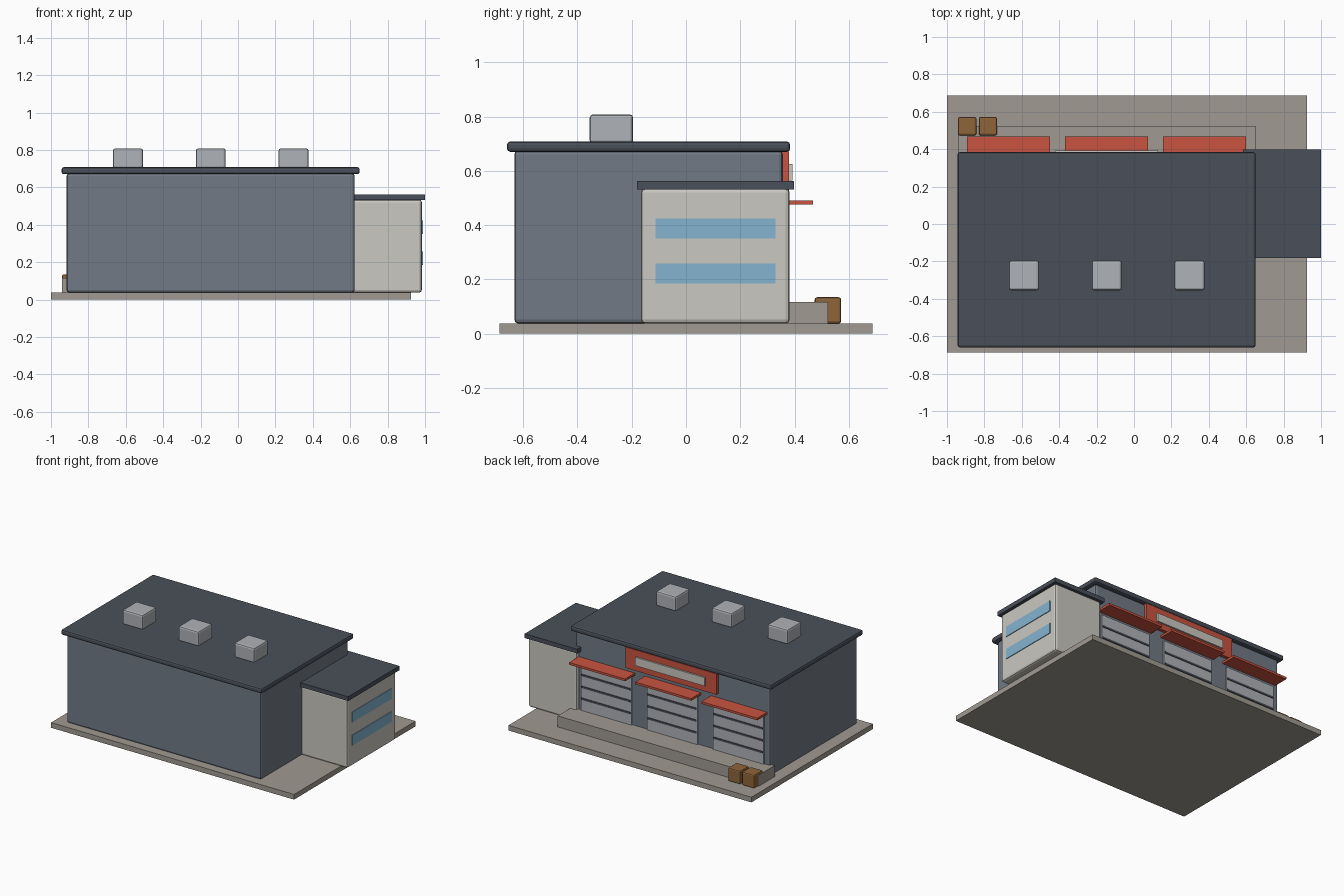
import bpy

if "Cube" in bpy.data.objects:
    bpy.data.objects.remove(bpy.data.objects["Cube"])


def material(name, srgb):
    m = bpy.data.materials.new(name)
    lin = [((c / 255 + 0.055) / 1.055) ** 2.4 for c in srgb]
    m.diffuse_color = (*lin, 1)
    m.use_nodes = True
    m.node_tree.nodes["Principled BSDF"].inputs["Base Color"].default_value = m.diffuse_color
    return m


CONCRETE = material("concrete", (160, 154, 146))
WALL = material("blue_grey_wall", (114, 122, 134))
ROOF = material("dark_roof", (74, 79, 89))
CREAM = material("pale_render", (202, 200, 193))
GLASS = material("window_blue", (132, 180, 208))
METAL = material("light_metal", (175, 178, 183))
RED = material("red_trim", (201, 84, 64))
WOOD = material("crate_brown", (142, 100, 58))


def box(name, x, y, z, mat, bevel=0.0, segments=2):
    """Box from (min, max) ranges on each axis, with optional bevelled edges."""
    spans = (x, y, z)
    bpy.ops.mesh.primitive_cube_add(size=1, location=[(a + b) / 2 for a, b in spans])
    ob = bpy.context.object
    ob.name = name
    ob.scale = [b - a for a, b in spans]
    bpy.ops.object.transform_apply(location=False, rotation=False, scale=True)
    ob.data.materials.append(mat)
    if bevel:
        mod = ob.modifiers.new("edge_bevel", 'BEVEL')
        mod.width = bevel
        mod.segments = segments
    return ob


def around(c, w):
    return (c - w / 2, c + w / 2)


G = 0.037      # top of the ground slab
DOCK = 0.116   # top of the loading dock
BACK = 0.357   # rear wall plane with the doors
MID = -0.147   # centre of the hall

# Ground slab and loading dock
box("ground_slab", (-1, 0.926), (-0.688, 0.688), (0, G), CONCRETE)
box("loading_dock", (-0.942, 0.65), (0.34, 0.524), (G - 0.005, DOCK), CONCRETE)

# Main hall and its overhanging roof
box("hall_walls", (-0.917, 0.624), (-0.633, BACK), (G, 0.675), WALL, 0.015)
box("hall_roof", (-0.943, 0.65), (-0.66, 0.384), (0.67, 0.708), ROOF, 0.012)

# Office annex, roof and strip windows
box("office_walls", (0.6, 0.983), (-0.166, 0.382), (G, 0.535), CREAM, 0.015)
box("office_roof", (0.583, 1.0), (-0.181, 0.398), (0.532, 0.563), ROOF)
for i, z in enumerate((0.221, 0.387)):
    box(f"office_window_{i + 1}", (0.979, 0.988), (-0.112, 0.33), around(z, 0.074), GLASS)

# Roof ventilation units
for i in range(3):
    x = -0.588 + 0.4425 * i
    box(f"roof_unit_{i + 1}", around(x, 0.16), (-0.355, -0.195), (0.7, 0.808), METAL, 0.012)

# Dock doors with dark joints and flat awnings
for i in range(3):
    x = MID + 0.524 * (i - 1)
    box(f"dock_door_{i + 1}", around(x, 0.40), (0.345, 0.367), (DOCK, 0.456), METAL)
    for j in range(3):
        box(f"door_{i + 1}_joint_{j + 1}", around(x, 0.39), (0.364, 0.372),
            around(DOCK + 0.085 * (j + 1), 0.013), ROOF)
    box(f"awning_{i + 1}", around(x, 0.444), (0.345, 0.468), (0.475, 0.491), RED)

# Blank sign board above the doors
box("sign_board", around(MID, 0.72), (0.345, 0.38), (0.522, 0.671), RED)
box("sign_panel", around(MID, 0.55), (0.375, 0.392), (0.565, 0.625), CREAM)

# Crates beside the dock
for i, x in enumerate((-0.892, -0.781)):
    box(f"crate_{i + 1}", around(x, 0.098), (0.474, 0.572), (G, 0.134), WOOD, 0.009)
